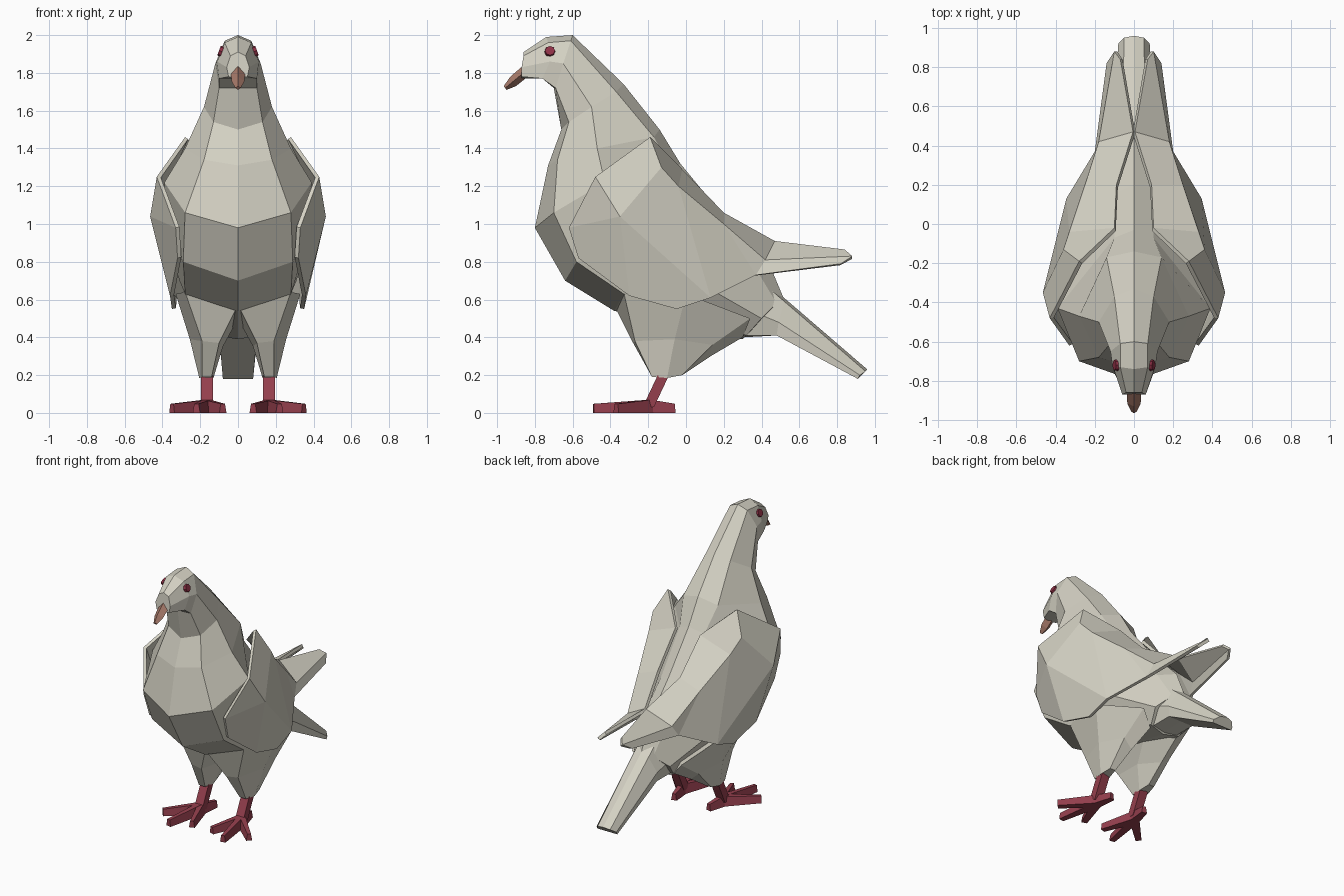
import bpy
import bmesh
from mathutils import Matrix, Vector

default_cube = bpy.data.objects.get("Cube")
if default_cube:
    bpy.data.objects.remove(default_cube, do_unlink=True)


def make_material(name, colour):
    material = bpy.data.materials.new(name)
    material.use_nodes = True
    rgba = (*colour, 1)
    material.diffuse_color = rgba
    material.node_tree.nodes["Principled BSDF"].inputs["Base Color"].default_value = rgba
    return material


plumage = make_material("warm grey plumage", (.66, .64, .55))
foot_red = make_material("dark red feet", (.30, .05, .075))
beak_pink = make_material("dusty pink beak", (.38, .19, .14))
eye_red = make_material("deep red eye", (.27, .03, .06))


def make_object(name, verts, faces, material, closed=True):
    """Flat shaded mesh object; closed shells get consistent outward normals."""
    mesh = bpy.data.meshes.new(name)
    mesh.from_pydata(verts, [], faces)
    if closed:
        bm = bmesh.new()
        bm.from_mesh(mesh)
        bmesh.ops.remove_doubles(bm, verts=bm.verts, dist=.0005)
        bmesh.ops.recalc_face_normals(bm, faces=bm.faces)
        bm.to_mesh(mesh)
        bm.free()
    mesh.materials.append(material)
    obj = bpy.data.objects.new(name, mesh)
    bpy.context.collection.objects.link(obj)
    return obj


def loft(name, rings, material):
    """Skin a list of equally long rings and cap both ends."""
    count = len(rings[0])
    verts = [point for ring in rings for point in ring]
    faces = [tuple(range(count)), tuple(range(len(verts) - count, len(verts)))]
    for start in range(0, len(verts) - count, count):
        for i in range(count):
            j = (i + 1) % count
            faces.append((start + i, start + j, start + count + j, start + count + i))
    return make_object(name, verts, faces, material)


def full_ring(half):
    """Complete a top-to-bottom half section by mirroring its inner points."""
    return list(half) + [(-x, y, z) for x, y, z in reversed(half[1:-1])]


def flip(points, side):
    return [(x * side, y, z) for x, y, z in points]


# Body: half sections from face to rump (top, upper, side, lower, bottom)
body_sections = [
    [(0, -.86, 1.91), (.04, -.86, 1.89), (.06, -.87, 1.83), (.05, -.87, 1.78), (0, -.87, 1.77)],
    [(0, -.74, 1.99), (.07, -.73, 1.96), (.11, -.72, 1.86), (.1, -.76, 1.77), (0, -.76, 1.77)],
    [(0, -.6, 2), (.07, -.61, 1.97), (.12, -.65, 1.85), (.1, -.69, 1.72), (0, -.7, 1.72)],
    [(0, -.33, 1.74), (.1, -.37, 1.7), (.18, -.5, 1.62), (.13, -.62, 1.54), (0, -.66, 1.5)],
    [(0, -.14, 1.5), (.14, -.17, 1.46), (.28, -.47, 1.4), (.18, -.68, 1.34), (0, -.73, 1.31)],
    [(0, -.03, 1.32), (.1, -.07, 1.28), (.39, -.43, 1.22), (.28, -.7, 1.06), (0, -.8, .98)],
    [(0, .2, 1.04), (.09, .16, 1), (.38, -.18, .95), (.29, -.58, .8), (0, -.64, .7)],
    [(0, .44, .79), (.1, .36, .78), (.31, .05, .7), (.28, -.33, .63), (0, -.38, .54)],
    [(0, .52, .6), (.07, .48, .58), (.15, .4, .5), (.12, .32, .41), (0, .3, .39)],
]
loft("body", [full_ring(section) for section in body_sections], plumage)

# Tail: tapering fan with a raised centre
tail_sections = [
    [(0, .37, .73), (.06, .37, .72), (.14, .32, .55), (.1, .3, .41), (0, .3, .4)],
    [(0, .53, .6), (.06, .52, .59), (.11, .49, .48), (.1, .48, .41), (0, .48, .41)],
    [(0, .96, .23), (.05, .95, .22), (.08, .92, .2), (.08, .91, .18), (0, .91, .18)],
]
loft("tail", [full_ring(section) for section in tail_sections], plumage)

# Beak: hooked loft of diamond sections
beak_sections = []
for top, bottom, width in [((-.86, 1.84), (-.85, 1.77), .038),
                           ((-.93, 1.78), (-.9, 1.73), .034),
                           ((-.965, 1.73), (-.95, 1.71), .014)]:
    middle = (Vector(top) + Vector(bottom)) / 2
    beak_sections.append(full_ring([(0, *top), (width, *middle), (0, *bottom)]))
loft("beak", beak_sections, beak_pink)

# Wing: named outline and crease points, and the facets between them
wing_points = {
    "a": (.28, -.19, 1.46), "b": (.43, -.48, 1.25), "c": (.33, -.62, .98),
    "d": (.32, -.57, .82), "e": (.36, -.3, .62), "f": (.35, -.05, .55),
    "g": (.345, .13, .61), "h": (.2, .37, .73), "i": (.14, .82, .79),
    "j": (.1, .88, .83), "k": (.07, .84, .865), "l": (.005, .47, .91),
    "m": (.09, .2, 1.06), "n": (.1, -.02, 1.29), "o": (.465, -.35, 1.04),
    "p": (.36, -.13, 1.3), "q": (.18, .42, .81), "r": (.33, -.04, 1.2),
    "s": (.25, .2, 1),
}
wing_facets = ("bopa aprn nrsm msql lqjk qhij pogr rghs shq bco cdeo oefg").split()
wing_letters = list(wing_points)


def make_wing(name, side):
    facets = []
    for facet in wing_facets:
        face = [wing_letters.index(letter) for letter in facet]
        facets.append(face if side > 0 else face[::-1])
    wing = make_object(name, flip(wing_points.values(), side), facets, plumage, False)
    plate = wing.modifiers.new("feather_thickness", 'SOLIDIFY')
    plate.thickness = .022
    plate.offset = -1


def make_thigh(name, side):
    hip = [(.01, -.37, .55), (.28, -.33, .64), (.33, 0, .63),
           (.2, .34, .5), (.11, .3, .4), (.01, .1, .48)]
    knee = [(.1, -.28, .37), (.19, -.27, .38), (.255, -.06, .39),
            (.2, .14, .36), (.13, .13, .3), (.08, -.06, .35)]
    ankle = [(.14, -.18, .19), (.19, -.18, .19), (.205, -.1, .185),
             (.19, -.02, .2), (.145, -.02, .2), (.13, -.1, .185)]
    loft(name, [flip(ring, side) for ring in (hip, knee, ankle)], plumage)


def make_shank(name, side):
    rings = []
    for y, z in ((-.11, .22), (-.2, .03)):
        square = [(.165 + dx, y + dy, z) for dx, dy in
                  ((-.032, -.03), (.032, -.03), (.032, .03), (-.032, .03))]
        rings.append(flip(square, side))
    loft(name, rings, foot_red)


def make_toe(name, tip, side):
    """Flat-soled toe running from the ankle to a narrower tip."""
    start, end = Vector((.165, -.19)), Vector(tip)
    across = (end - start).normalized().orthogonal()
    rings = []
    for centre, width, height in ((start, .033, .07), (end, .02, .048)):
        near, far = centre - across * width, centre + across * width
        ridge_near, ridge_far = centre - across * width * .6, centre + across * width * .6
        ring = [(*near, 0), (*far, 0), (*ridge_far, height), (*ridge_near, height)]
        rings.append(flip(ring, side))
    loft(name, rings, foot_red)


def make_eye(name, side):
    """Octagonal disc lying on the sloping cheek."""
    bm = bmesh.new()
    outward = Vector((.93 * side, 0, .36))
    turn = outward.to_track_quat('Z', 'Y').to_matrix().to_4x4()
    place = Matrix.Translation((.092 * side, -.72, 1.915)) @ turn
    bmesh.ops.create_cone(bm, cap_ends=True, segments=8, radius1=.03,
                          radius2=.026, depth=.018, matrix=place)
    mesh = bpy.data.meshes.new(name)
    bm.to_mesh(mesh)
    bm.free()
    mesh.materials.append(eye_red)
    bpy.context.collection.objects.link(bpy.data.objects.new(name, mesh))


# Paired parts on both sides
toe_tips = {"middle": (.22, -.49), "inner": (.08, -.42),
            "outer": (.35, -.37), "back": (.14, -.06)}
for label, side in (("left", 1), ("right", -1)):
    make_wing(label + "_wing", side)
    make_thigh(label + "_thigh", side)
    make_shank(label + "_shank", side)
    make_eye(label + "_eye", side)
    for toe, tip in toe_tips.items():
        make_toe(f"{label}_{toe}_toe", tip, side)
